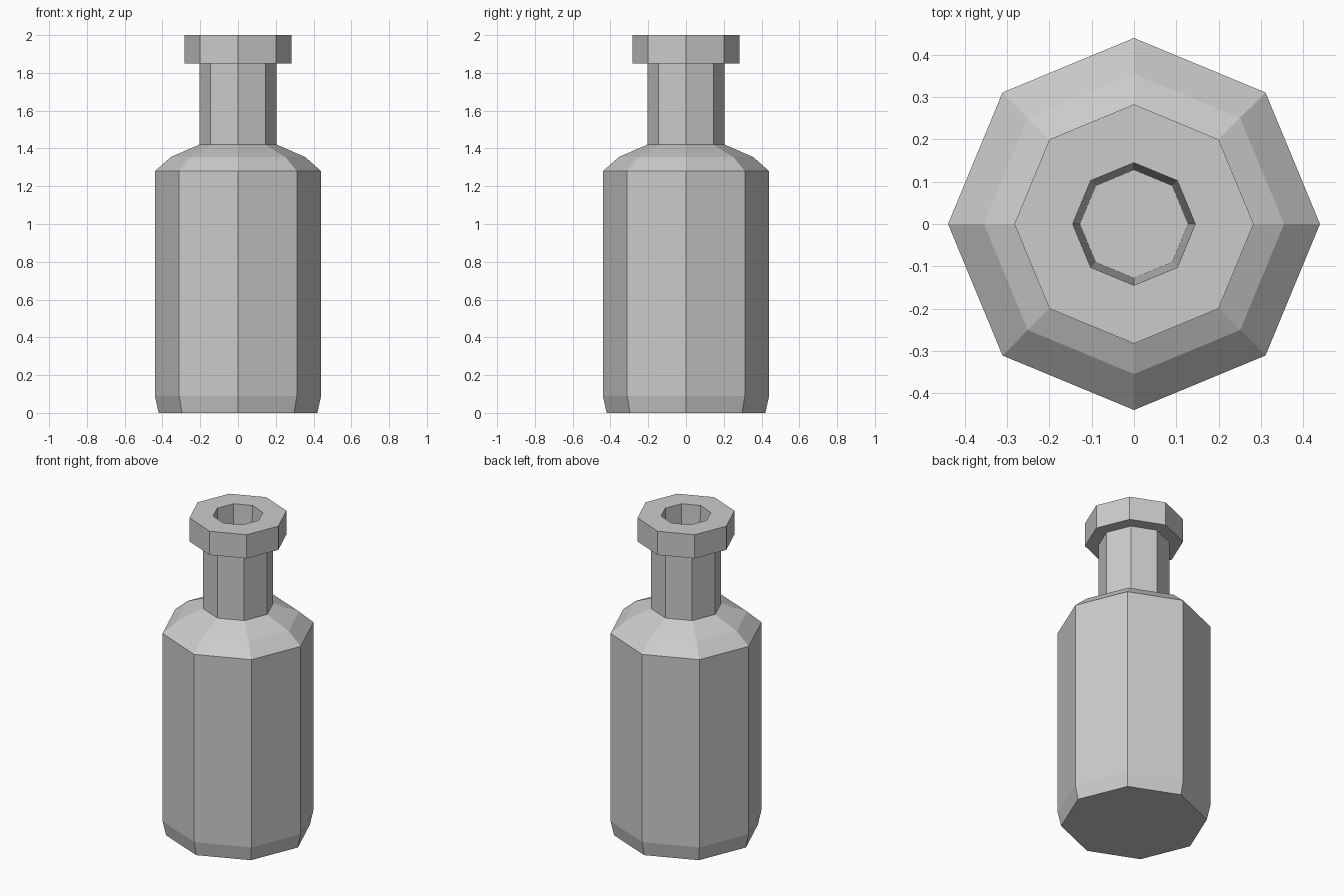
import bpy, bmesh, math

if "Cube" in bpy.data.objects:
    bpy.data.objects.remove(bpy.data.objects["Cube"])

SIDES = 8


def lathe(name, profile):
    """Revolve an (r, z) profile into a faceted solid capped at both ends."""
    bm = bmesh.new()
    rings = []
    for r, z in profile:
        rings.append([bm.verts.new((r * math.cos(a), r * math.sin(a), z))
                      for a in (2 * math.pi * i / SIDES for i in range(SIDES))])
    for lo, hi in zip(rings, rings[1:]):
        for i in range(SIDES):
            j = (i + 1) % SIDES
            bm.faces.new((lo[i], lo[j], hi[j], hi[i]))
    bm.faces.new(rings[0][::-1])
    bm.faces.new(rings[-1])
    bmesh.ops.recalc_face_normals(bm, faces=bm.faces)
    mesh = bpy.data.meshes.new(name)
    bm.to_mesh(mesh)
    bm.free()
    obj = bpy.data.objects.new(name, mesh)
    bpy.context.collection.objects.link(obj)
    return obj


# Whole bottle as one continuous profile, base to bore floor
lathe("bottle", [
    (0.42, 0.0), (0.44, 0.09),                  # chamfered base
    (0.44, 1.28), (0.355, 1.355),               # body and shoulder
    (0.205, 1.42), (0.205, 1.85),               # neck
    (0.283, 1.85), (0.283, 2.0),                # lip
    (0.145, 2.0), (0.128, 1.42),                # tapered bore
])
